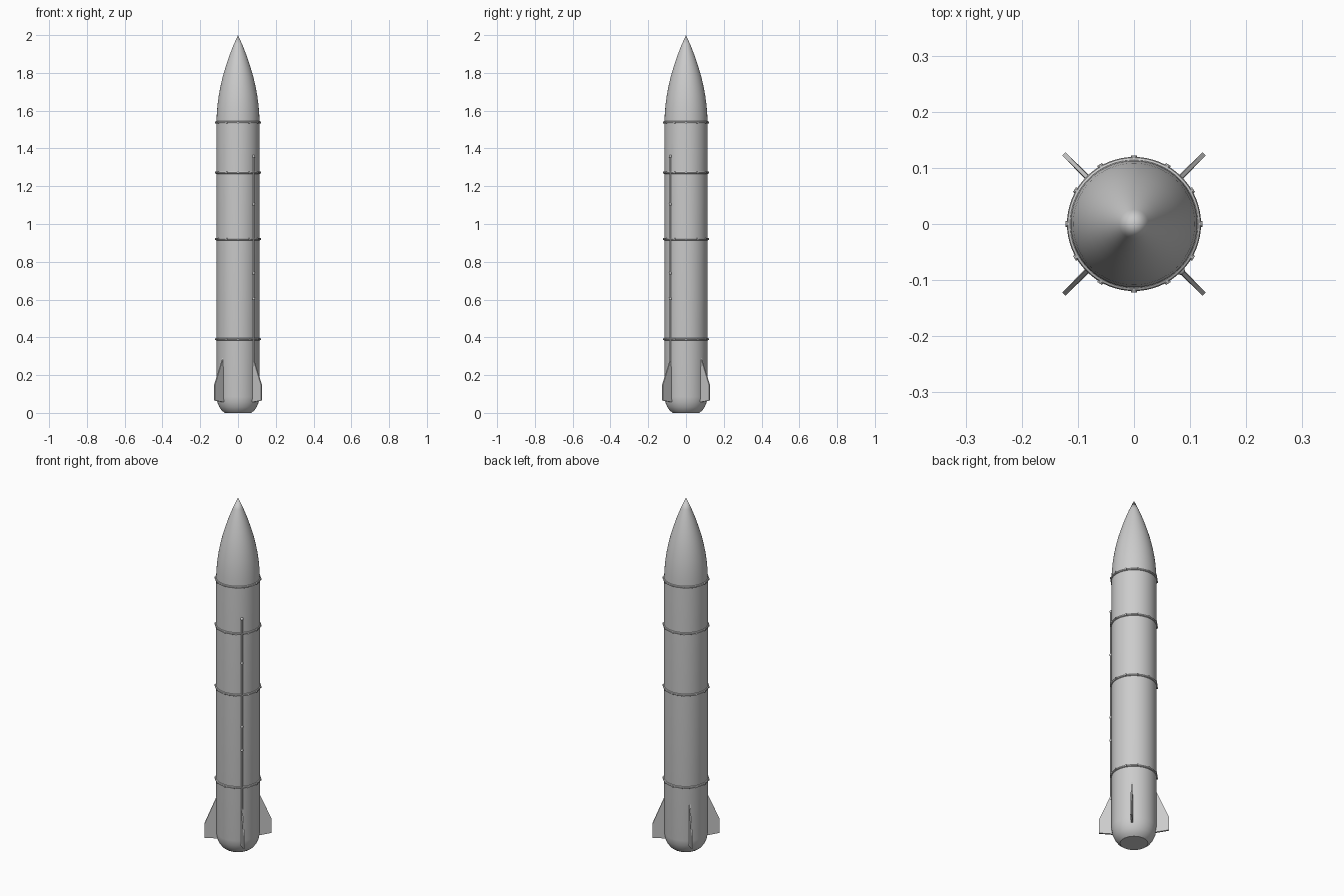
import bpy, bmesh, math
from mathutils import Vector, Matrix

if "Cube" in bpy.data.objects:
    bpy.data.objects.remove(bpy.data.objects["Cube"])

R = 0.114


def finish(name, bm, angle=35):
    bmesh.ops.recalc_face_normals(bm, faces=bm.faces)
    me = bpy.data.meshes.new(name)
    bm.to_mesh(me)
    bm.free()
    ob = bpy.data.objects.new(name, me)
    bpy.context.collection.objects.link(ob)
    bpy.ops.object.select_all(action='DESELECT')
    bpy.context.view_layer.objects.active = ob
    ob.select_set(True)
    bpy.ops.object.shade_smooth_by_angle(angle=math.radians(angle))
    return ob


def lathe(name, profile, seg=64, closed=False):
    bm = bmesh.new()
    vs = [bm.verts.new((r, 0, z)) for r, z in profile]
    pairs = list(zip(vs, vs[1:])) + ([(vs[-1], vs[0])] if closed else [])
    edges = [bm.edges.new(p) for p in pairs]
    bmesh.ops.spin(bm, geom=vs + edges, cent=(0, 0, 0), axis=(0, 0, 1),
                   angle=2 * math.pi, steps=seg, use_duplicate=False)
    bmesh.ops.remove_doubles(bm, verts=bm.verts, dist=1e-5)
    return finish(name, bm)


# Cylindrical body with rounded tail
lathe("body", [(0, 0), (0.07, 0), (0.086, 0.012), (0.099, 0.031),
               (0.109, 0.055), (R, 0.085), (R, 1.535)])

# Pointed nose cone
lathe("nose_cone", [(R, 1.535), (0.1125, 1.58), (0.1085, 1.63), (0.102, 1.68),
                    (0.0925, 1.73), (0.081, 1.78), (0.066, 1.83),
                    (0.048, 1.885), (0.026, 1.942), (0, 2.0)])

# Joint bands with bolts
for i, z in enumerate((0.39, 0.92, 1.272, 1.538)):
    band = [(R + 0.0055 * math.cos(a), z + 0.007 * math.sin(a))
            for a in (k * math.pi / 4 for k in range(8))]
    lathe(f"joint_band_{i + 1}", band, closed=True)
    bm = bmesh.new()
    for k in range(12):
        a = k * math.pi / 6
        m = (Matrix.Rotation(a, 4, 'Z') @ Matrix.Translation((R + 0.003, 0, z))
             @ Matrix.Rotation(math.pi / 2, 4, 'Y'))
        bmesh.ops.create_cone(bm, cap_ends=True, segments=10, radius1=0.0065,
                              radius2=0.005, depth=0.011, matrix=m)
    finish(f"band_bolts_{i + 1}", bm)

# Four tail fins on the diagonals
fin = [(R - 0.006, 0.305, 0.003), (0.177, 0.145, 0.004),
       (0.177, 0.066, 0.004), (R - 0.01, 0.056, 0.005)]
for i in range(4):
    bm = bmesh.new()
    rot = Matrix.Rotation(math.radians(45 + 90 * i), 4, 'Z')
    sides = [[bm.verts.new(rot @ Vector((r, s * t, z))) for r, z, t in fin]
             for s in (1, -1)]
    for side in sides:
        bm.faces.new(side)
    for k in range(4):
        n = (k + 1) % 4
        bm.faces.new((sides[0][k], sides[0][n], sides[1][n], sides[1][k]))
    finish(f"fin_{i + 1}", bm, 20)

# Cable pipe along the front right diagonal, with clamps
d = (R + 0.003) * math.sqrt(0.5)
bm = bmesh.new()
bmesh.ops.create_cone(bm, cap_ends=True, segments=12, radius1=0.0045, radius2=0.0045,
                      depth=1.1, matrix=Matrix.Translation((d, -d, 0.81)))
finish("cable_pipe", bm)
bm = bmesh.new()
for z in (0.605, 0.74, 1.105, 1.358):
    bmesh.ops.create_uvsphere(bm, u_segments=12, v_segments=8, radius=0.008,
                              matrix=Matrix.Translation((d, -d, z)))
finish("pipe_clamps", bm)
